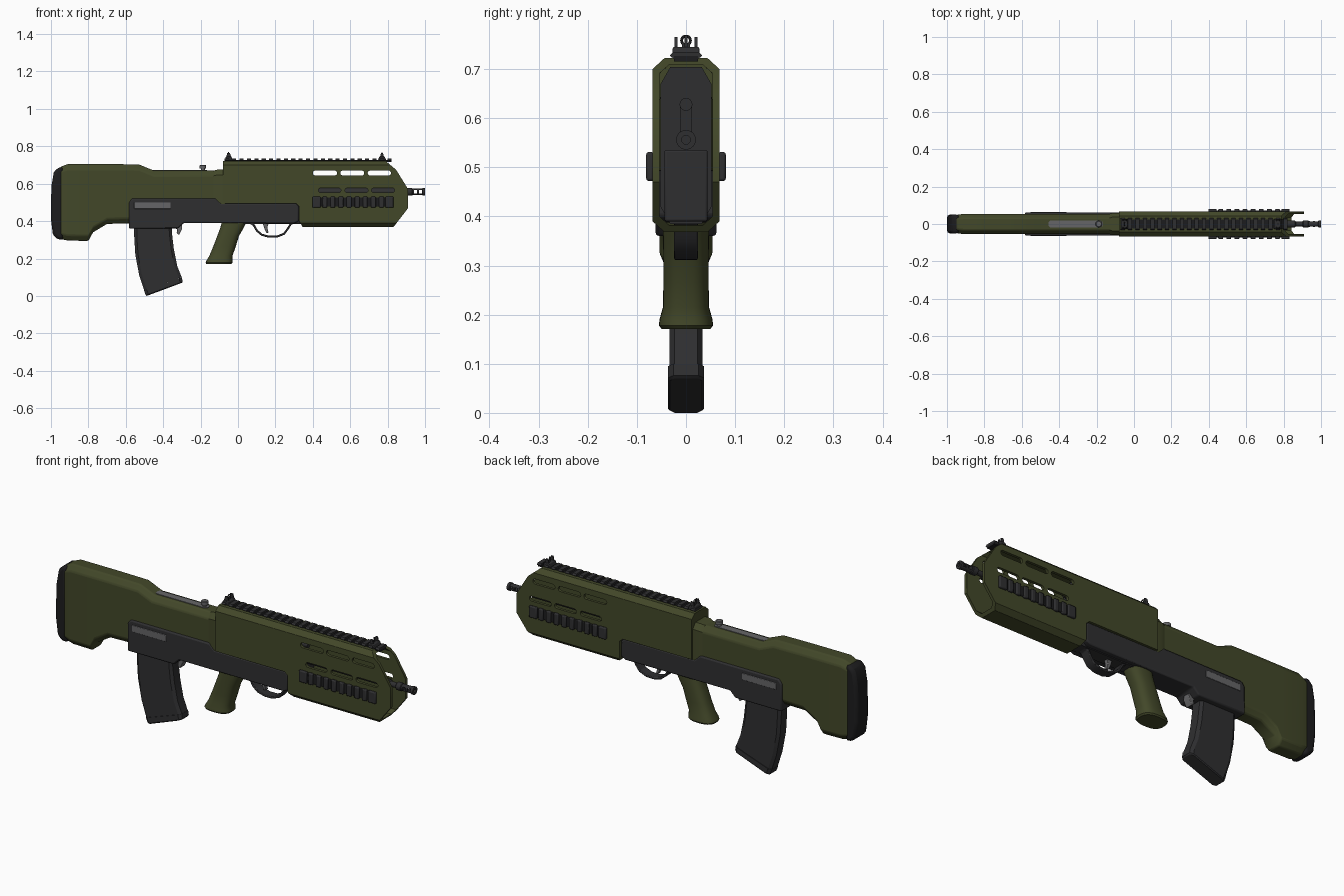
import bpy, bmesh, math
from mathutils import Vector


def mat(name, c):
    m = bpy.data.materials.new(name)
    m.diffuse_color = (*c, 1)
    return m


GREEN = mat("olive", (0.055, 0.064, 0.022))
DARK = mat("dark_grey", (0.028, 0.028, 0.03))
BLACK = mat("black_rubber", (0.012, 0.012, 0.013))
STEEL = mat("steel", (0.13, 0.13, 0.135))


def finish(ob, bevel=0.0, seg=2):
    if bevel:
        b = ob.modifiers.new("bevel", "BEVEL")
        b.width, b.segments, b.limit_method = bevel, seg, "ANGLE"
        b.angle_limit = math.radians(35)
    bpy.ops.object.select_all(action="DESELECT")
    ob.select_set(True)
    bpy.context.view_layer.objects.active = ob
    bpy.ops.object.shade_smooth_by_angle(angle=math.radians(32))
    return ob


def loft(name, rings, material=None, bevel=0.0, seg=2):
    """Skin equal-length closed rings and cap both ends."""
    bm = bmesh.new()
    vs = [[bm.verts.new(p) for p in r] for r in rings]
    n = len(rings[0])
    for a, b in zip(vs, vs[1:]):
        for i in range(n):
            bm.faces.new((a[i], a[(i + 1) % n], b[(i + 1) % n], b[i]))
    bm.faces.new(vs[0])
    bm.faces.new(vs[-1])
    bmesh.ops.recalc_face_normals(bm, faces=bm.faces)
    me = bpy.data.meshes.new(name)
    bm.to_mesh(me)
    bm.free()
    ob = bpy.data.objects.new(name, me)
    bpy.context.collection.objects.link(ob)
    if material:
        me.materials.append(material)
    return finish(ob, bevel, seg)


def prism(name, pts, y0, y1, material=None, bevel=0.0):
    """Side profile in x,z extruded across y."""
    return loft(name, [[(x, y, z) for x, z in pts] for y in (y0, y1)], material, bevel)


def box(name, x0, x1, y0, y1, z0, z1, material=None, bevel=0.0):
    return prism(name, [(x0, z0), (x1, z0), (x1, z1), (x0, z1)], y0, y1, material, bevel)


def tube(name, stations, z, material, y=0.0, n=24):
    """Round part along x from (x, radius) stations."""
    return loft(name, [[(x, y + r * math.cos(2 * math.pi * i / n), z + r * math.sin(2 * math.pi * i / n))
                        for i in range(n)] for x, r in stations], material)


def octagon(x, w, zb, zt, cy, cz):
    return [(x, -w, zb + cz), (x, -w, zt - cz), (x, cy - w, zt), (x, w - cy, zt),
            (x, w, zt - cz), (x, w, zb + cz), (x, w - cy, zb), (x, cy - w, zb)]


def cut(ob, tool, op="DIFFERENCE"):
    m = ob.modifiers.new("cut", "BOOLEAN")
    m.operation, m.object, m.solver = op, tool, "EXACT"
    bpy.ops.object.select_all(action="DESELECT")
    bpy.context.view_layer.objects.active = ob
    bpy.ops.object.modifier_apply(modifier=m.name)
    bpy.data.objects.remove(tool)


def stadium(x0, x1, z0, z1, n=8):
    r, zc = (z1 - z0) / 2, (z0 + z1) / 2
    arc = lambda cx, a0: [(cx + r * math.cos(a0 + math.pi * i / n), zc + r * math.sin(a0 + math.pi * i / n))
                          for i in range(n + 1)]
    return arc(x1 - r, -math.pi / 2) + arc(x0 + r, math.pi / 2)


# Rear stock
loft("stock", [octagon(x, w, zb, zt, 0.022, 0.028) for x, w, zb, zt in [
    (-0.95, 0.049, 0.305, 0.69), (-0.91, 0.054, 0.296, 0.705), (-0.80, 0.054, 0.294, 0.705),
    (-0.775, 0.054, 0.34, 0.705), (-0.70, 0.054, 0.385, 0.705), (-0.53, 0.054, 0.39, 0.703),
    (-0.45, 0.054, 0.40, 0.67), (-0.02, 0.054, 0.40, 0.67)]], GREEN, 0.006)
prism("butt_pad", [(-0.935, 0.69), (-0.965, 0.685), (-0.985, 0.66), (-0.997, 0.59), (-1, 0.5), (-1, 0.41),
                   (-0.99, 0.33), (-0.97, 0.305), (-0.935, 0.298)], -0.05, 0.05, BLACK, 0.015)
loft("stock_collar", [octagon(x, w, 0.45, zt, 0.022, 0.028) for x, w, zt in
                      [(-0.13, 0.054, 0.67), (-0.11, 0.06, 0.675), (-0.07, 0.06, 0.675)]], GREEN)

# Hollow handguard: octagonal shell trimmed to its side profile, with vents
guard = loft("handguard", [octagon(x, 0.068, 0.368, 0.722, 0.024, 0.022) for x in (-0.08, 0.95)], GREEN)
cut(guard, prism("trim", [(-0.2, 0.8), (-0.2, 0.495), (0.31, 0.495), (0.327, 0.48), (0.327, 0.40), (0.35, 0.36),
                          (0.825, 0.36), (0.91, 0.47), (0.91, 0.57), (0.845, 0.675), (0.785, 0.725),
                          (0.72, 0.8)], -0.2, 0.2), "INTERSECT")
cut(guard, loft("bore", [octagon(x, 0.054, 0.382, 0.709, 0.02, 0.018) for x in (-0.04, 1.0)]))
for x0, x1, z0, z1 in [(0.40, 0.53, 0.644, 0.67), (0.547, 0.675, 0.644, 0.67), (0.693, 0.818, 0.644, 0.67),
                       (0.43, 0.55, 0.552, 0.577), (0.572, 0.695, 0.552, 0.577), (0.714, 0.838, 0.552, 0.577)]:
    cut(guard, prism("vent", stadium(x0, x1, z0, z1), -0.2, 0.2))
finish(guard, 0.003, 1)

# Receiver and parts inside the handguard
prism("receiver", [(-0.583, 0.36), (-0.32, 0.36), (-0.29, 0.39), (0.30, 0.388), (0.325, 0.40), (0.325, 0.478),
                   (0.31, 0.494), (-0.09, 0.494), (-0.12, 0.522), (-0.565, 0.522), (-0.583, 0.50)],
      -0.062, 0.062, DARK, 0.007)
loft("inner_body", [octagon(x, 0.052, 0.385, 0.704, 0.02, 0.035) for x in (-0.03, 0.36)], DARK)
box("inner_front_block", 0.33, 0.40, -0.044, 0.044, 0.39, 0.535, DARK, 0.004)
tube("gas_tube", [(0.34, 0.013), (0.40, 0.013)], 0.628, DARK)
box("gas_block", 0.34, 0.385, -0.012, 0.012, 0.55, 0.628, DARK)
tube("barrel", [(0.30, 0.02), (0.86, 0.02), (0.865, 0.013), (0.94, 0.013)], 0.556, DARK)
hider = tube("flash_hider", [(0.90, 0.014), (0.905, 0.02), (0.93, 0.02), (0.933, 0.017), (0.985, 0.017),
                             (0.987, 0.02), (1.0, 0.02)], 0.556, DARK)
cut(hider, tube("muzzle_bore", [(0.935, 0.009), (1.1, 0.009)], 0.556, None))
for x in (0.94, 0.967):
    cut(hider, box("port", x, x + 0.018, -0.1, 0.1, 0.547, 0.565))
finish(hider)

# Ejection port covers and side rails, both sides
for s, side in ((-1, "right"), (1, "left")):
    box("port_cover_" + side, -0.555, -0.36, s * 0.05, s * 0.064, 0.466, 0.5, STEEL, 0.002)
    box("side_rail_" + side, 0.40, 0.83, s * 0.06, s * 0.073, 0.477, 0.527, BLACK, 0.003)
    for i in range(10):
        x = 0.42 + i * 0.0434
        w = 0.022 if i in (0, 9) else 0.013
        box(f"side_rail_rib_{side}_{i}", x - w, x + w, s * 0.065, s * 0.081, 0.472, 0.531, DARK, 0.005)

# Top rail
box("top_rail", -0.07, 0.82, -0.024, 0.024, 0.715, 0.726, BLACK)
for i in range(23):
    x = -0.06 + i * 0.0395
    loft(f"rail_tooth_{i}", [[(x + d, y, z) for y, z in
         [(-0.024, 0.72), (-0.033, 0.727), (-0.026, 0.735), (0.026, 0.735), (0.033, 0.727), (0.024, 0.72)]]
         for d in (-0.011, 0.011)], DARK)

# Iron sights
for name, x, h in (("rear_sight", -0.05, 0.014), ("front_sight", 0.77, 0.011)):
    prism(name + "_base", [(x - 0.022, 0.725), (x + 0.022, 0.725), (x + 0.015, 0.745), (x - 0.015, 0.745)],
          -0.027, 0.027, DARK, 0.003)
    for s in (-1, 1):
        prism(f"{name}_wing_{s}", [(x - h, 0.74), (x + h, 0.74), (x + h * 0.5, 0.765), (x - h * 0.5, 0.765)],
              s * 0.017, s * 0.023, DARK)
box("front_sight_post", 0.767, 0.773, -0.003, 0.003, 0.74, 0.768, DARK)
box("rear_sight_stem", -0.055, -0.045, -0.008, 0.008, 0.74, 0.753, DARK)
bpy.ops.mesh.primitive_torus_add(major_radius=0.009, minor_radius=0.0028, major_segments=20, minor_segments=8,
                                 location=(-0.05, 0, 0.758), rotation=(0, math.pi / 2, 0))
ring = bpy.context.object
ring.name = "rear_sight_ring"
ring.data.materials.append(DARK)
finish(ring)

# Charging handle and its slot plate
loft("handle_slot_plate", [[(x, y, z) for x, y in stadium(-0.46, -0.165, -0.019, 0.019)]
                           for z in (0.66, 0.673)], STEEL)
loft("charging_handle", [[(-0.188 + r * math.cos(i * math.pi / 10), r * math.sin(i * math.pi / 10), z)
                          for i in range(20)] for r, z in
                         [(0.011, 0.665), (0.011, 0.68), (0.018, 0.682), (0.018, 0.697), (0.014, 0.70)]], STEEL)

# Pistol grip with flared foot
def oval(cx, z, rx, ry, n=28):
    p = lambda v: math.copysign(abs(v) ** 0.75, v)
    return [(cx + rx * p(math.cos(2 * math.pi * i / n)), ry * p(math.sin(2 * math.pi * i / n)), z) for i in range(n)]

loft("pistol_grip", [oval(*s) for s in [
    (-0.103, 0.171, 0.067, 0.05), (-0.101, 0.178, 0.072, 0.055), (-0.099, 0.19, 0.069, 0.054),
    (-0.091, 0.215, 0.062, 0.047), (-0.072, 0.265, 0.06, 0.046), (-0.053, 0.32, 0.058, 0.046),
    (-0.034, 0.36, 0.062, 0.047), (-0.018, 0.40, 0.066, 0.048)]], GREEN)

# Trigger guard strip and trigger
path = [Vector(p) for p in [(0.05, 0.395), (0.08, 0.375), (0.097, 0.345), (0.125, 0.322), (0.165, 0.311),
                            (0.21, 0.312), (0.25, 0.328), (0.27, 0.355), (0.285, 0.38), (0.32, 0.395)]]
inner = []
for i, p in enumerate(path):
    t = (path[min(i + 1, len(path) - 1)] - path[max(i - 1, 0)]).normalized()
    inner.append(p + 0.011 * Vector((-t.y, t.x)))
prism("trigger_guard", path + inner[::-1], -0.024, 0.024, DARK, 0.003)
prism("trigger", [(0.13, 0.395), (0.165, 0.395), (0.157, 0.365), (0.163, 0.338), (0.152, 0.336), (0.141, 0.36)],
      -0.01, 0.01, STEEL, 0.002)

# Curved magazine, floor plate and catch
def mag_ring(l, r, w):
    return [(l[0] + (r[0] - l[0]) * t, y * w, l[1] + (r[1] - l[1]) * t) for t, y in
            [(0, -.7), (.07, -1), (.93, -1), (1, -.7), (1, .7), (.93, 1), (.07, 1), (0, .7)]]

loft("magazine", [mag_ring(l, r, 0.034) for l, r in [
    ((-0.556, 0.42), (-0.356, 0.42)), ((-0.555, 0.32), (-0.353, 0.335)), ((-0.549, 0.22), (-0.343, 0.25)),
    ((-0.528, 0.11), (-0.325, 0.16)), ((-0.502, 0.03), (-0.301, 0.10))]], DARK)
loft("magazine_floor_plate", [mag_ring(l, r, w) for l, r, w in [
    ((-0.503, 0.03), (-0.3, 0.1), 0.037), ((-0.493, 0.004), (-0.296, 0.076), 0.037),
    ((-0.488, 0.0), (-0.3, 0.07), 0.033)]], DARK)
prism("magazine_catch", [(-0.345, 0.37), (-0.30, 0.385), (-0.298, 0.36), (-0.315, 0.326), (-0.328, 0.335),
                         (-0.325, 0.355)], -0.02, 0.02, STEEL, 0.003)
